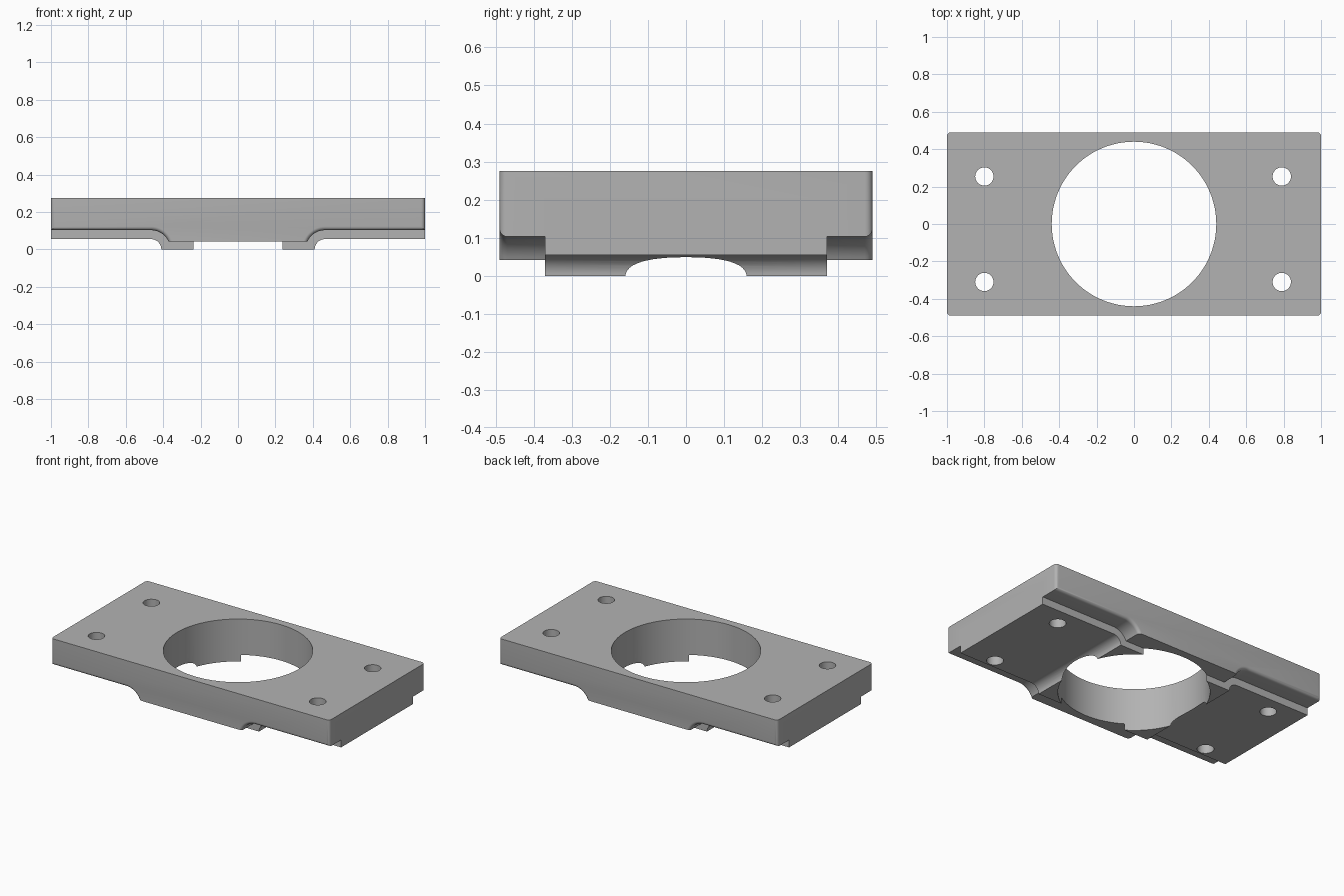
import bpy, bmesh, math
from mathutils import Matrix

cube = bpy.data.objects.get("Cube")
if cube:
    bpy.data.objects.remove(cube, do_unlink=True)

grey = bpy.data.materials.new("machined grey")
grey.use_nodes = True
colour = (0.45, 0.45, 0.45, 1)
grey.diffuse_color = colour
grey.node_tree.nodes["Principled BSDF"].inputs["Base Color"].default_value = colour

TOP = 0.275
ARC_X = 0.465   # centre of the concave shoulder arcs, at z = 0


def make_object(name, bm):
    bmesh.ops.recalc_face_normals(bm, faces=bm.faces)
    mesh = bpy.data.meshes.new(name)
    bm.to_mesh(mesh)
    bm.free()
    mesh.materials.append(grey)
    obj = bpy.data.objects.new(name, mesh)
    bpy.context.collection.objects.link(obj)
    return obj


def shoulder_body(radius, bottom, top, half_depth):
    """Extrude a profile with a low centre and a concave arc up to each end."""
    last = math.acos(-math.sqrt(radius ** 2 - bottom ** 2) / radius)
    steps = 12
    half = [(1.0, top), (1.0, radius)]
    for i in range(steps + 1):
        a = math.pi / 2 + (last - math.pi / 2) * i / steps
        half.append((ARC_X + radius * math.cos(a), radius * math.sin(a)))
    profile = half + [(-x, z) for x, z in reversed(half)]
    bm = bmesh.new()
    face = bm.faces.new([bm.verts.new((x, -half_depth, z)) for x, z in profile])
    new = bmesh.ops.extrude_face_region(bm, geom=[face])["geom"]
    verts = [g for g in new if isinstance(g, bmesh.types.BMVert)]
    bmesh.ops.translate(bm, verts=verts, vec=(0, 2 * half_depth, 0))
    bmesh.ops.recalc_face_normals(bm, faces=bm.faces)
    return bm


def cylinder(name, x, y, radius, sides):
    bm = bmesh.new()
    bmesh.ops.create_cone(bm, cap_ends=True, segments=sides, radius1=radius,
                          radius2=radius, depth=1, matrix=Matrix.Translation((x, y, 0)))
    return make_object(name, bm)


def combine(target, tool, operation):
    mod = target.modifiers.new(operation.lower(), 'BOOLEAN')
    mod.operation = operation
    mod.solver = 'EXACT'
    mod.object = tool
    bpy.context.view_layer.objects.active = target
    bpy.ops.object.modifier_apply(modifier=mod.name)
    bpy.data.objects.remove(tool, do_unlink=True)


# Main plate with rounded upright corners and rounded lower long edges
bm = shoulder_body(0.103, 0.042, TOP, 0.49)
rounded = []
for e in bm.edges:
    a, b = (v.co for v in e.verts)
    if abs(a.y - b.y) > 0.01:
        continue
    upright = abs(a.x - b.x) < 0.001 and abs(a.x) > 0.99
    on_top = min(a.z, b.z) > 0.2
    middle = abs(a.z - b.z) < 0.001 and a.z < 0.05
    if upright or not (on_top or middle):
        rounded.append(e)
bmesh.ops.bevel(bm, geom=rounded, offset=0.02, offset_type='OFFSET',
                segments=5, profile=0.5, affect='EDGES', clamp_overlap=True)
plate = make_object("bearing_plate", bm)

# Lower raised pad running the full length
pad = make_object("lower_pad", shoulder_body(0.055, 0.0, 0.2, 0.37))
combine(plate, pad, 'UNION')

# Large central bore and four bolt holes
combine(plate, cylinder("bore_cutter", 0, 0, 0.44, 96), 'DIFFERENCE')
for x in (-0.80, 0.79):
    for y in (0.254, -0.31):
        combine(plate, cylinder("bolt_hole_cutter", x, y, 0.049, 32), 'DIFFERENCE')

bpy.ops.object.select_all(action='DESELECT')
plate.select_set(True)
bpy.context.view_layer.objects.active = plate
bpy.ops.object.shade_smooth_by_angle(angle=math.radians(30))
